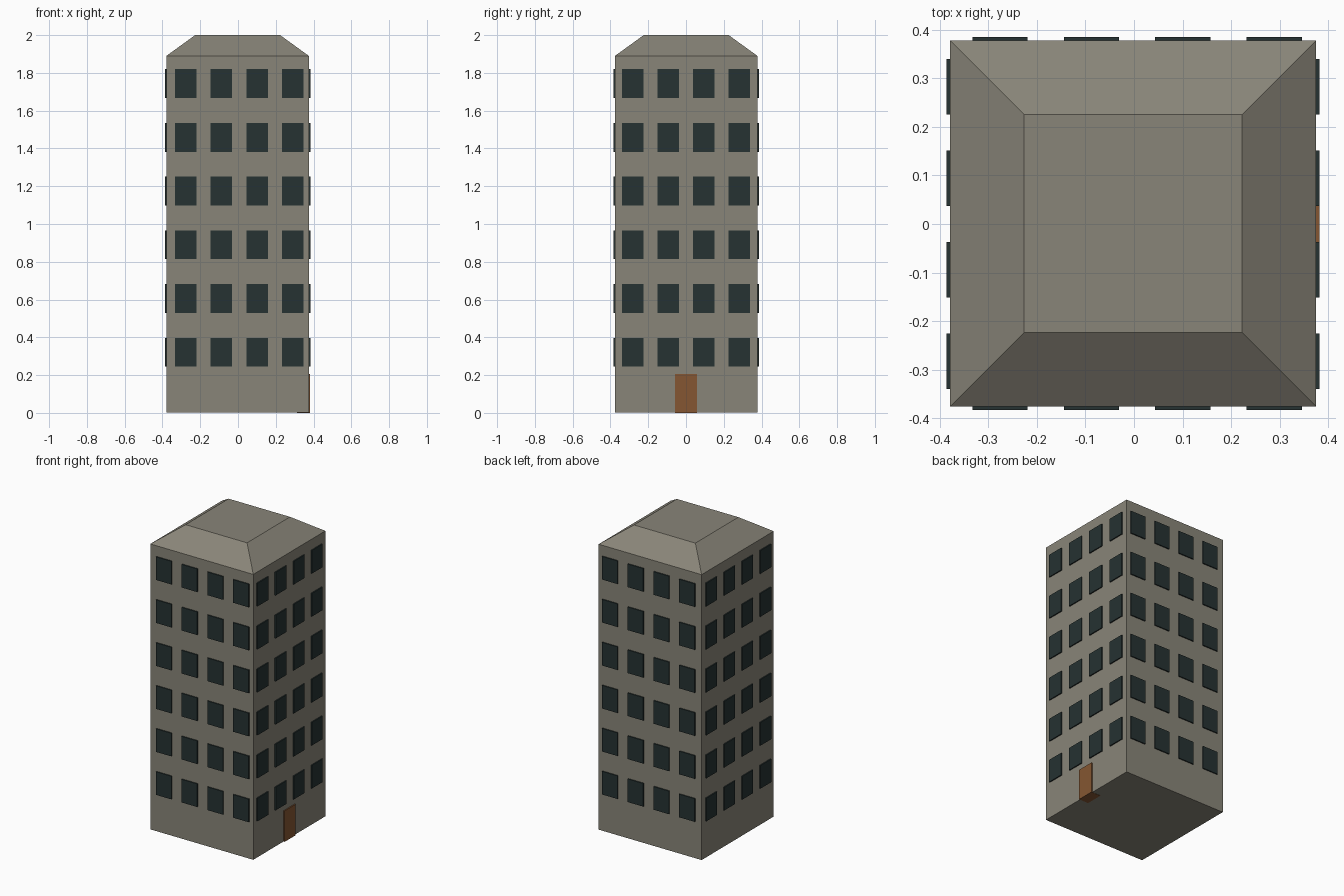
import bpy, bmesh
from mathutils import Matrix, Vector

if "Cube" in bpy.data.objects:
    bpy.data.objects.remove(bpy.data.objects["Cube"])

CX, CY = -0.002, 0.001      # tower axis
HALF = 0.377                # half width of the walls
EAVES, TOP = 1.89, 2.0      # roof base and roof top
ROOF_HALF = 0.225           # half width of the flat roof top
PLATE = 0.008               # how far windows stand out


def material(name, rgb):
    mat = bpy.data.materials.new(name)
    mat.diffuse_color = (*rgb, 1.0)
    mat.use_nodes = True
    mat.node_tree.nodes["Principled BSDF"].inputs["Base Color"].default_value = mat.diffuse_color
    return mat


stone = material("grey stone", (0.25, 0.235, 0.19))
glass = material("dark glass", (0.019, 0.032, 0.032))
wood = material("brown wood", (0.235, 0.094, 0.032))


def finish(name, bm, mat):
    bmesh.ops.recalc_face_normals(bm, faces=bm.faces)
    mesh = bpy.data.meshes.new(name)
    bm.to_mesh(mesh)
    bm.free()
    mesh.materials.append(mat)
    obj = bpy.data.objects.new(name, mesh)
    bpy.context.collection.objects.link(obj)
    return obj


def add_box(bm, centre, size, turn=Matrix()):
    place = turn @ Matrix.Translation(centre) @ Matrix.Diagonal((*size, 1.0))
    bmesh.ops.create_cube(bm, size=1.0, matrix=place)


# Tower: square walls with a bevelled, flat-topped roof
bm = bmesh.new()
rings = []
for half, z in ((HALF, 0.001), (HALF, EAVES), (ROOF_HALF, TOP)):
    rings.append([bm.verts.new((CX + sx * half, CY + sy * half, z))
                  for sx, sy in ((-1, -1), (1, -1), (1, 1), (-1, 1))])
for low, high in zip(rings, rings[1:]):
    for i in range(4):
        j = (i + 1) % 4
        bm.faces.new((low[i], low[j], high[j], high[i]))
bm.faces.new(rings[0][::-1])
bm.faces.new(rings[-1])
finish("tower_walls_and_roof", bm, stone)

# Windows: six rows of four thin plates on each wall
# (the front and back columns sit slightly towards +x)
for side, axis, sign, shift in (("front", "x", -1, 0.0065), ("back", "x", 1, 0.0065),
                                ("left", "y", -1, 0.0), ("right", "y", 1, 0.0)):
    bm = bmesh.new()
    for row in range(6):
        z = 0.321 + 0.2845 * row
        for col in range(4):
            along = shift + (col - 1.5) * 0.1885
            out = sign * (HALF + PLATE / 2 - 0.0005)
            if axis == "x":
                add_box(bm, Vector((along, CY + out, z)), (0.114, PLATE, 0.153))
            else:
                add_box(bm, Vector((CX + out, along, z)), (PLATE, 0.114, 0.153))
    finish(side + "_windows", bm, glass)

# Door: block set into the right wall
bm = bmesh.new()
add_box(bm, Vector((0.347, 0.0, 0.1025)), (0.07, 0.115, 0.205))
finish("door", bm, wood)
